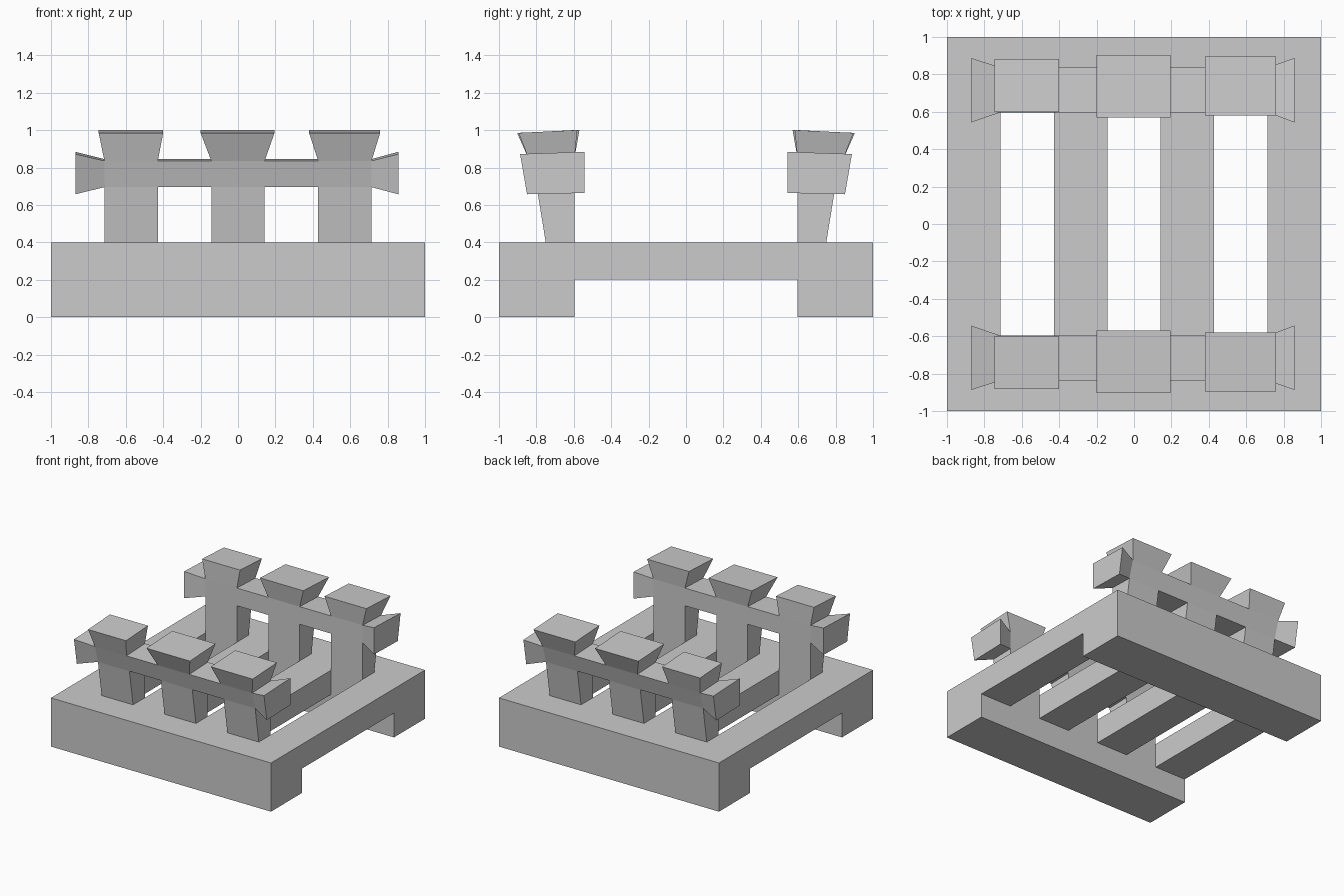
import bpy, bmesh

if "Cube" in bpy.data.objects:
    bpy.data.objects.remove(bpy.data.objects["Cube"])

COL = [-1 + 2 * i / 7 for i in range(8)]   # seven equal columns across x


def build(name, cells, mirror=False, open_z=None):
    """Weld hexahedra (pairs of quads) and keep only the outer skin."""
    bm = bmesh.new()
    verts, skin = {}, {}

    def vert(p):
        key = tuple(round(c, 4) for c in p)
        if key not in verts:
            verts[key] = bm.verts.new(p)
        return verts[key]

    for a, b in cells:
        a, b = [vert(p) for p in a], [vert(p) for p in b]
        faces = [a, b] + [[a[i], a[(i + 1) % 4], b[(i + 1) % 4], b[i]] for i in range(4)]
        for f in faces:
            key = frozenset(f)
            if skin.pop(key, None) is None:
                skin[key] = f
    for f in skin.values():
        if open_z is None or any(abs(v.co.z - open_z) > 1e-4 for v in f):
            bm.faces.new(f)
    bmesh.ops.recalc_face_normals(bm, faces=bm.faces)
    bmesh.ops.dissolve_limit(bm, angle_limit=0.001, verts=bm.verts, edges=bm.edges)
    me = bpy.data.meshes.new(name)
    bm.to_mesh(me)
    bm.free()
    ob = bpy.data.objects.new(name, me)
    bpy.context.collection.objects.link(ob)
    if mirror:
        m = ob.modifiers.new("mirror_y", 'MIRROR')
        m.use_axis = (False, True, False)
        m.use_mirror_merge = False
    return ob


def level(x0, x1, y_in, y_out, z_in, z_out):
    """Roughly horizontal quad."""
    return [(x0, y_in, z_in), (x1, y_in, z_in), (x1, y_out, z_out), (x0, y_out, z_out)]


# Deck: two deep side beams joined by four thinner slats
deck = []
for i in range(7):
    x0, x1 = COL[i], COL[i + 1]
    for y0, y1 in ((-1, -0.597), (0.597, 1)):
        for z0, z1 in ((0, 0.2), (0.2, 0.4)):
            deck.append((level(x0, x1, y0, y1, z0, z0), level(x0, x1, y0, y1, z1, z1)))
    if i % 2 == 0:
        deck.append((level(x0, x1, -0.597, 0.597, 0.2, 0.2),
                     level(x0, x1, -0.597, 0.597, 0.4, 0.4)))
build("deck", deck)

# Parapet: leaning posts, handrail, flared caps and flared rail ends
Y_IN = 0.597
rail = []
for i in range(1, 6):
    rail.append((level(COL[i], COL[i + 1], Y_IN, 0.798, 0.7, 0.695),
                 level(COL[i], COL[i + 1], Y_IN, 0.837, 0.845, 0.836)))
caps = {1: (-0.745, -0.40, 0.598, 0.882),
        3: (-0.20, 0.195, 0.57, 0.903),
        5: (0.38, 0.76, 0.581, 0.895)}
for i, (x0, x1, y0, y1) in caps.items():
    rail.append((level(COL[i], COL[i + 1], Y_IN, 0.75, 0.4, 0.4),
                 level(COL[i], COL[i + 1], Y_IN, 0.798, 0.7, 0.695)))
    rail.append((level(COL[i], COL[i + 1], Y_IN, 0.837, 0.845, 0.836),
                 level(x0, x1, y0, y1, 1.0, 0.985)))
for xi, xo in ((COL[1], -0.87), (COL[6], 0.857)):
    rail.append(([(xi, Y_IN, 0.7), (xi, 0.798, 0.695), (xi, 0.837, 0.836), (xi, Y_IN, 0.845)],
                 [(xo, 0.543, 0.664), (xo, 0.85, 0.657), (xo, 0.887, 0.872), (xo, 0.543, 0.884)]))
build("parapets", rail, mirror=True, open_z=0.4)
